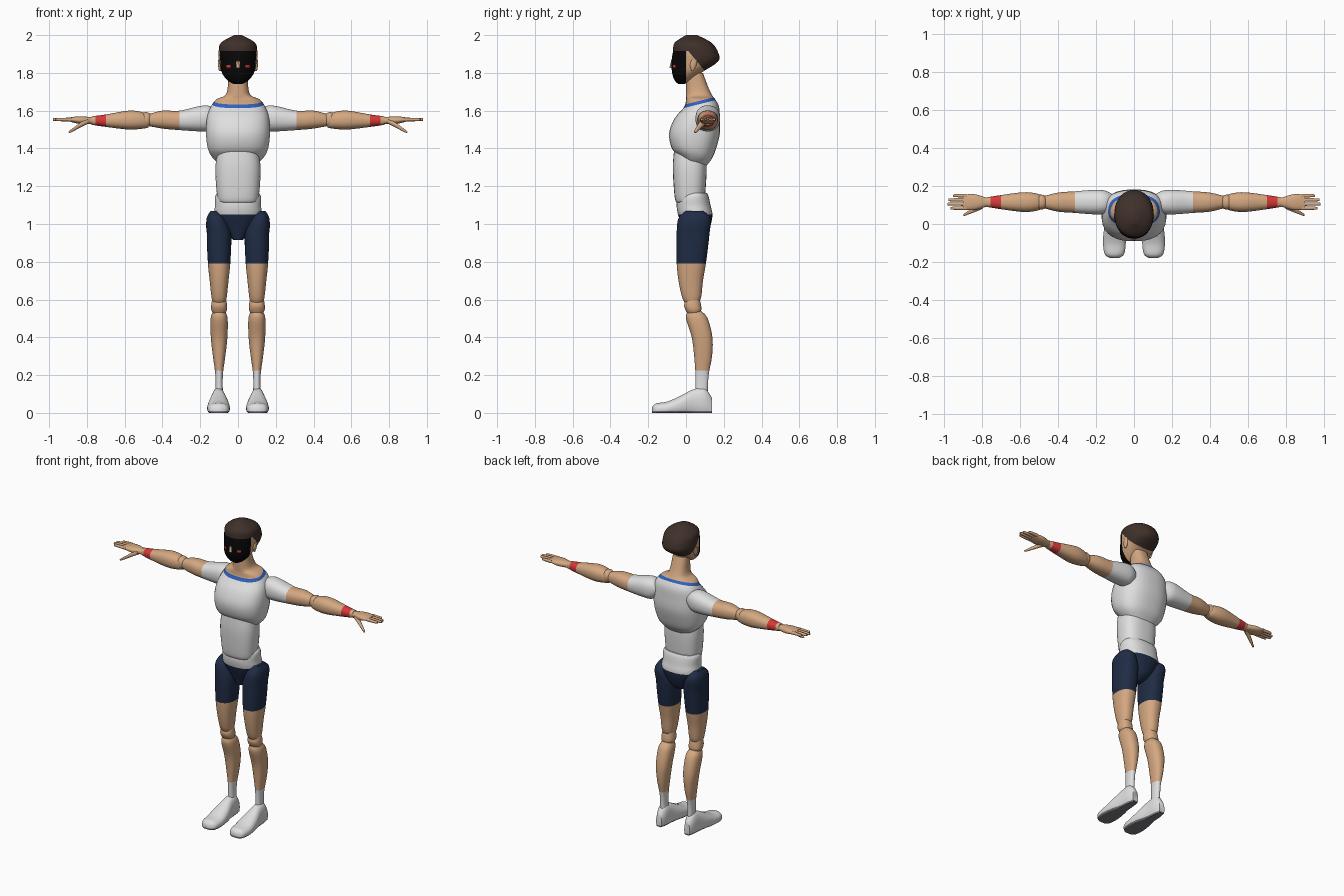
import bpy, bmesh
from math import sin, cos, pi, radians, copysign

cube = bpy.data.objects.get("Cube")
if cube:
    bpy.data.objects.remove(cube, do_unlink=True)


def material(name, red, green, blue):
    mat = bpy.data.materials.new(name)
    mat.use_nodes = True
    mat.diffuse_color = (red, green, blue, 1)
    shader = mat.node_tree.nodes["Principled BSDF"]
    shader.inputs["Base Color"].default_value = (red, green, blue, 1)
    return mat


skin = material("skin", .66, .39, .22)
white_cloth = material("white cloth", .74, .74, .75)
navy_cloth = material("navy cloth", .014, .025, .06)
brown_hair = material("brown hair", .05, .03, .024)
black_mask = material("black mask", .002, .002, .002)
red_band = material("red band", .68, .04, .04)
blue_collar = material("blue collar", .03, .12, .52)
grey_sole = material("grey sole", .2, .2, .22)


def spline(keys, steps):
    """Smooth curve through the key sections."""
    curve = []
    for i in range(len(keys) - 1):
        before, start = keys[max(i - 1, 0)], keys[i]
        end, after = keys[i + 1], keys[min(i + 2, len(keys) - 1)]
        for step in range(steps):
            t = step / steps
            curve.append([q + t * (r - p + t * (2 * p - 5 * q + 4 * r - s
                                                + t * (3 * q - p - 3 * r + s))) / 2
                          for p, q, r, s in zip(before, start, end, after)])
    return curve + [keys[-1]]


def section(axis, along, centre, half, low, high, sides, power):
    """Rounded outline across an axis, resting on the ground at the lowest."""
    points = []
    for i in range(sides):
        angle = 2 * pi * (i + .5) / sides
        c, s = cos(angle), sin(angle)
        a = centre + half * copysign(abs(c) ** (2 / power), c)
        b = (low + high) / 2 + (high - low) / 2 * copysign(abs(s) ** (2 / power), s)
        x, y, z = {"x": (along, a, b), "y": (a, along, b), "z": (a, b, along)}[axis]
        points.append((x, y, max(z, 0)))
    return points


def loft(name, axis, keys, rule, cuts=(), centre=lambda along: 0,
         mirror=False, sides=32, power=2.3):
    """Skin sections (along, half_width, low, high) strung on an axis.
    rule gives the material for a face centre; cuts are planes (point, normal)
    that give the colours clean borders."""
    bm = bmesh.new()
    rings = [[bm.verts.new(p) for p in section(axis, along, centre(along), half,
                                               low, high, sides, power)]
             for along, half, low, high in spline(keys, 5)]
    for ring, following in zip(rings, rings[1:]):
        for i in range(sides):
            bm.faces.new((ring[i - 1], ring[i], following[i], following[i - 1]))
    bm.faces.new(rings[0])
    bm.faces.new(rings[-1])
    for point, normal in cuts:
        bmesh.ops.bisect_plane(bm, geom=bm.verts[:] + bm.edges[:] + bm.faces[:],
                               plane_co=point, plane_no=normal, dist=1e-5)
    bmesh.ops.recalc_face_normals(bm, faces=bm.faces)
    used = []
    for face in bm.faces:
        mat = rule(face.calc_center_median())
        if mat not in used:
            used.append(mat)
        face.material_index = used.index(mat)
    mesh = bpy.data.meshes.new(name)
    bm.to_mesh(mesh)
    bm.free()
    for mat in used:
        mesh.materials.append(mat)
    part = bpy.data.objects.new(name, mesh)
    bpy.context.collection.objects.link(part)
    bpy.ops.object.select_all(action='DESELECT')
    part.select_set(True)
    bpy.context.view_layer.objects.active = part
    bpy.ops.object.shade_smooth_by_angle(angle=radians(45))
    if mirror:
        part.modifiers.new("mirror", 'MIRROR')


def planes(axis, *positions):
    normal = [float(axis == name) for name in "xyz"]
    return [([p * n for n in normal], normal) for p in positions]


def plain(mat):
    return lambda centre: mat


def split(axis, border, below, above):
    """Two colours meeting at a border, as rule and cuts."""
    return dict(rule=lambda c: above if getattr(c, axis) > border else below,
                cuts=planes(axis, border))


# Head with hair, face mask, nose patch and eyes
hair_line, nape_line, nape_slope = 1.915, 1.93, 1.2
eye_inner, eye_outer, eye_low, eye_high = .04, .06, 1.828, 1.842
nose_half, nose_top = .01, 1.86


def head_rule(c):
    if c.z > hair_line or c.z + nape_slope * c.y > nape_line:
        return brown_hair
    if c.y > 0 or (abs(c.x) < nose_half and eye_low < c.z < nose_top):
        return skin
    if eye_inner < abs(c.x) < eye_outer and eye_low < c.z < eye_high:
        return red_band
    return black_mask


head_cuts = planes("z", hair_line, eye_low, eye_high, nose_top) + planes("y", 0)
for edge in (nose_half, eye_inner, eye_outer):
    head_cuts += planes("x", -edge, edge)
head_cuts.append(((0, 0, nape_line), (0, nape_slope, 1)))
loft("head", "z", [
    (1.74, .02, -.04, -.01), (1.76, .055, -.06, .03), (1.8, .085, -.074, .08),
    (1.86, .1, -.077, .17), (1.91, .103, -.07, .17), (1.96, .09, -.06, .135),
    (2, .02, 0, .06)], head_rule, head_cuts, power=2.15)
loft("ears", "z", [(1.81, .005, .03, .04), (1.84, .01, .02, .055), (1.87, .01, .03, .06)],
     plain(skin), centre=lambda z: .096, mirror=True, sides=12)
loft("nose", "z", [(1.825, .01, -.088, -.07), (1.865, .004, -.078, -.07)],
     plain(skin), sides=10)

# Chest and neck, with a collar that rises towards the back
collar_slope, collar_low, collar_high = .25, 1.617, 1.634


def chest_rule(c):
    level = c.z - collar_slope * c.y
    return skin if level > collar_high else blue_collar if level > collar_low else white_cloth


loft("chest_and_neck", "z", [
    (1.31, .09, 0, .11), (1.35, .135, -.03, .14), (1.4, .16, -.075, .16),
    (1.48, .17, -.09, .18), (1.56, .165, -.06, .18), (1.62, .145, -.01, .175),
    (1.66, .115, 0, .155), (1.68, .07, 0, .14), (1.72, .055, 0, .12), (1.8, .05, 0, .09)],
    chest_rule, [((0, 0, level), (0, -collar_slope, 1)) for level in (collar_low, collar_high)],
    power=2.5)

# Belly and hips
loft("belly", "z", [
    (1.11, .095, -.045, .09), (1.14, .11, -.06, .1), (1.3, .12, -.07, .11),
    (1.42, .1, -.06, .1)], plain(white_cloth), power=2.6)
loft("hips", "z", [
    (.915, .025, 0, .07), (.95, .055, -.01, .115), (1.04, .12, -.04, .14),
    (1.1, .122, -.05, .13), (1.145, .122, -.04, .12), (1.165, .11, -.01, .11)],
    **split("z", 1.05, navy_cloth, white_cloth))


# Legs, with the thighs spreading outward at the hip
def hip_line(z):
    return .1 + max(0, z - .95) / 5


loft("thighs_and_shorts", "z", [
    (.575, .03, 0, .06), (.61, .04, -.02, .08), (.7, .05, -.04, .09), (.8, .06, -.05, .107),
    (.95, .065, -.05, .125), (1.03, .05, -.04, .13), (1.07, .02, 0, .09)],
    **split("z", .79, skin, navy_cloth), centre=hip_line, mirror=True)
loft("knees", "z", [(.51, .02, .02, .06), (.54, .04, 0, .08), (.57, .042, -.01, .08),
                    (.61, .035, 0, .07)], plain(skin), centre=hip_line, mirror=True)
loft("calves_and_socks", "z", [
    (.1, .02, .05, .115), (.2, .02, .05, .12), (.3, .033, .043, .138),
    (.4, .044, .03, .14), (.5, .045, 0, .115), (.54, .03, .01, .08)],
    **split("z", .225, white_cloth, skin), centre=hip_line, mirror=True)
loft("shoes", "y", [(y, half, -.015, top) for y, half, top in (
    (-.18, .02, .03), (-.16, .05, .05), (-.1, .06, .06), (-.03, .055, .09),
    (.04, .04, .125), (.1, .033, .13), (.137, .02, .08))],
    **split("z", .01, grey_sole, white_cloth), centre=lambda y: .103, mirror=True)


# Arms, running outward along x
def arm_line(x):
    return .115


loft("sleeves_and_upper_arms", "x", [
    (.11, .04, 1.53, 1.6), (.15, .06, 1.495, 1.625), (.2, .065, 1.49, 1.625),
    (.31, .057, 1.497, 1.6), (.4, .05, 1.505, 1.6), (.48, .03, 1.52, 1.58)],
    **split("x", .31, white_cloth, skin), centre=arm_line, mirror=True)
loft("elbows", "x", [(.45, .02, 1.53, 1.57), (.475, .037, 1.515, 1.59),
                     (.5, .037, 1.515, 1.59), (.525, .02, 1.53, 1.57)],
     plain(skin), centre=arm_line, mirror=True)

band_inner, band_outer = .7, .755
loft("forearms_and_wristbands", "x", [
    (.475, .03, 1.51, 1.575), (.51, .045, 1.504, 1.593), (.58, .052, 1.5, 1.6),
    (.7, .037, 1.514, 1.58), (.775, .025, 1.525, 1.57)],
    lambda c: red_band if band_inner < c.x < band_outer else skin,
    planes("x", band_inner, band_outer), centre=arm_line, mirror=True)

# Hands
loft("palms", "x", [(.765, .02, 1.53, 1.565), (.84, .042, 1.53, 1.57),
                    (.9, .038, 1.545, 1.563)], plain(skin), centre=arm_line, mirror=True)
finger_tips = {"index": .965, "middle": .98, "ring": .975, "little": .95}
for i, (finger, tip) in enumerate(finger_tips.items()):
    loft(finger + "_fingers", "x", [
        (x, r, 1.553 - r, 1.553 + r)
        for x, r in ((.88, .01), (tip - .01, .008), (tip, .004))],
        plain(skin), centre=lambda x: .083 + .022 * i, mirror=True, sides=10)
loft("thumbs", "x", [(.795, .018, 1.53, 1.556), (.83, .015, 1.513, 1.54),
                     (.885, .008, 1.484, 1.5), (.897, .004, 1.484, 1.49)],
     plain(skin), centre=lambda x: .05 + .5 * (.89 - x), mirror=True, sides=12)
